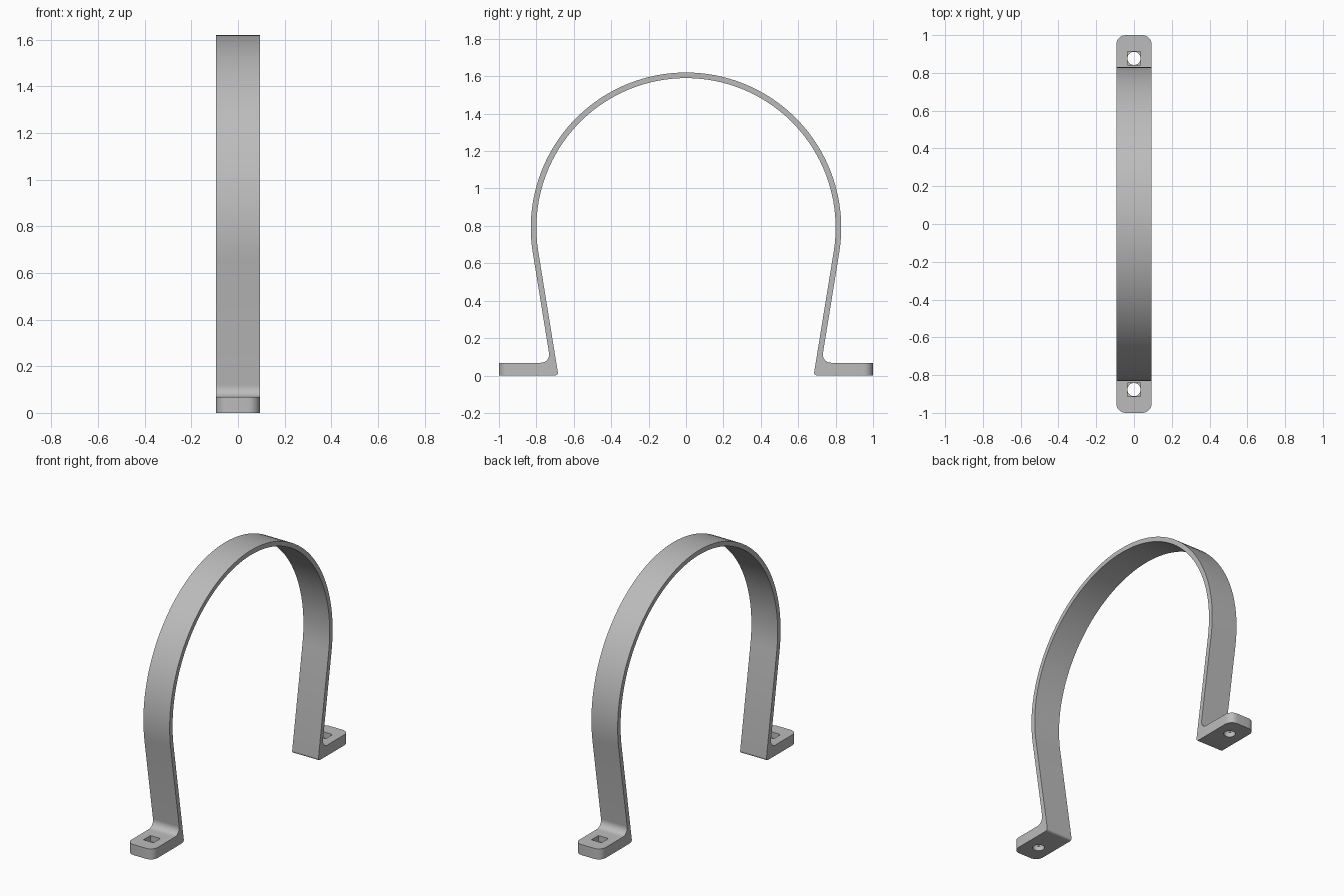
import bpy, bmesh
from math import sin, cos, radians
from mathutils import Matrix, Vector

default = bpy.data.objects.get("Cube")
if default:
    bpy.data.objects.remove(default, do_unlink=True)

HALF_W = 0.0935               # half the strap width
R_OUT, R_IN, CENTRE_Z = 0.83, 0.80, 0.79
LEAN = radians(9.2)           # inward lean of the legs
FOOT_H, FOOT_END = 0.068, 1.0
HOLE_Y, HOLE_R, RECESS = 0.877, 0.035, 0.071
SEGMENTS = 72

steel = bpy.data.materials.new("grey steel")
steel.use_nodes = True
grey = (0.5, 0.5, 0.5, 1)
steel.diffuse_color = grey
steel.node_tree.nodes["Principled BSDF"].inputs["Base Color"].default_value = grey


def arc(radius):
    """Points (y, z) from the right tangent point over the top to the left one."""
    sweep = radians(180) + 2 * LEAN
    angles = [-LEAN + sweep * i / SEGMENTS for i in range(SEGMENTS + 1)]
    return [(radius * cos(a), CENTRE_Z + radius * sin(a)) for a in angles]


def leg_y(radius, z):
    """Where the straight leg tangent to the arc reaches height z."""
    y0, z0 = radius * cos(LEAN), CENTRE_Z - radius * sin(LEAN)
    return y0 - (z0 - z) * sin(LEAN) / cos(LEAN)


# Side profile: outer arc, left foot, inner arc, right foot
heel, crook = leg_y(R_IN, 0), leg_y(R_OUT, FOOT_H)
foot = [(crook, FOOT_H), (FOOT_END, FOOT_H), (FOOT_END, 0), (heel, 0)]
outline = arc(R_OUT) + [(-y, z) for y, z in foot] + arc(R_IN)[::-1] + foot[::-1]

# Strap with feet, extruded across its width
bm = bmesh.new()
face = bm.faces.new([bm.verts.new((-HALF_W, y, z)) for y, z in outline])
extruded = bmesh.ops.extrude_face_region(bm, geom=[face])["geom"]
bmesh.ops.translate(bm, vec=(2 * HALF_W, 0, 0),
                    verts=[g for g in extruded if isinstance(g, bmesh.types.BMVert)])
bmesh.ops.recalc_face_normals(bm, faces=bm.faces)


def round_edges(axis, y, z, offset, segments):
    """Round the edges running along an axis at the given |y| and z."""
    def chosen(e):
        a, b = (v.co for v in e.verts)
        mid = (a + b) / 2
        along = abs((b - a).normalized()[axis]) > 0.99
        return along and abs(abs(mid.y) - y) < 1e-4 and abs(mid.z - z) < 1e-4
    bmesh.ops.bevel(bm, geom=[e for e in bm.edges if chosen(e)], offset=offset,
                    segments=segments, profile=0.5, affect='EDGES')


round_edges(0, crook, FOOT_H, 0.053, 8)          # fillet between leg and foot
round_edges(0, heel, 0, 0.018, 5)                # rounded heel
round_edges(2, FOOT_END, FOOT_H / 2, 0.05, 8)    # rounded foot corners

mesh = bpy.data.meshes.new("strap_clamp")
bm.to_mesh(mesh)
bm.free()
mesh.materials.append(steel)
strap = bpy.data.objects.new("strap_clamp", mesh)
bpy.context.collection.objects.link(strap)


def cut(name, add_shape):
    """Cut a bolt shape out of both feet."""
    cutter_bm = bmesh.new()
    for side in (-1, 1):
        add_shape(cutter_bm, side * HOLE_Y)
    cutter_mesh = bpy.data.meshes.new(name)
    cutter_bm.to_mesh(cutter_mesh)
    cutter_bm.free()
    cutter_mesh.materials.append(steel)
    cutter = bpy.data.objects.new(name, cutter_mesh)
    cutter.hide_render = True
    bpy.context.collection.objects.link(cutter)
    mod = strap.modifiers.new(name, 'BOOLEAN')
    mod.operation, mod.solver, mod.object = 'DIFFERENCE', 'EXACT', cutter
    bpy.ops.object.modifier_apply(modifier=name)
    bpy.data.objects.remove(cutter, do_unlink=True)


def square_recess(b, y):
    depth = 0.08
    place = Matrix.Translation((0, y, 0.03 + depth / 2))
    bmesh.ops.create_cube(b, size=1, matrix=place @ Matrix.Diagonal((RECESS, RECESS, depth, 1)))


def round_hole(b, y):
    bmesh.ops.create_cone(b, cap_ends=True, segments=32, radius1=HOLE_R, radius2=HOLE_R,
                          depth=0.3, matrix=Matrix.Translation((0, y, 0)))


bpy.ops.object.select_all(action='DESELECT')
strap.select_set(True)
bpy.context.view_layer.objects.active = strap
cut("square_recess", square_recess)
cut("round_hole", round_hole)
bpy.ops.object.shade_smooth_by_angle(angle=radians(30))
